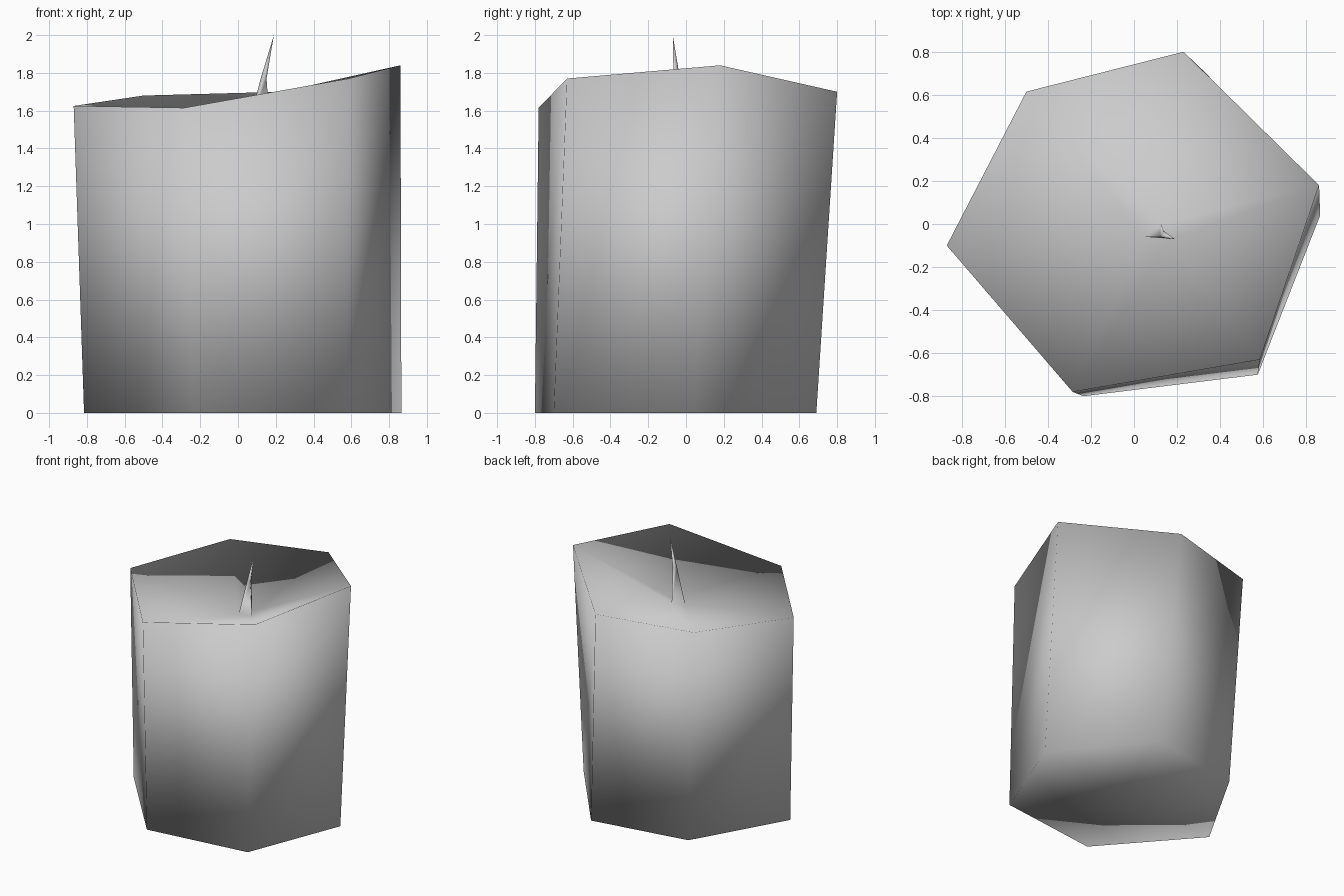
import bpy
import bmesh

cube = bpy.data.objects.get("Cube")
if cube:
    bpy.data.objects.remove(cube, do_unlink=True)

# One plain wax grey for the whole candle
wax = bpy.data.materials.new("wax_grey")
wax.use_nodes = True
color = (0.6, 0.6, 0.6, 1)
wax.diffuse_color = color
wax.node_tree.nodes["Principled BSDF"].inputs["Base Color"].default_value = color

# Cross-sections, all counter-clockwise from above
base = [(.865, .04, 0), (.345, .69, 0), (-.415, .565, 0),
        (-.815, -.135, 0), (-.235, -.8, 0), (.575, -.7, 0)]
rim = [(.86, .18, 1.84), (.23, .8, 1.7), (-.5, .615, 1.68),
       (-.87, -.1, 1.625), (-.285, -.78, 1.615), (.585, -.63, 1.77)]
wick_foot = [(.125, 0, 1.51), (.05, -.06, 1.5), (.17, -.07, 1.51)]
wick_neck = [(.138, -.032, 1.77), (.12, -.06, 1.77), (.151, -.066, 1.77)]

bm = bmesh.new()


def ring(points):
    return [bm.verts.new(p) for p in points]


def fan(loop, tip):
    for a, b in zip(loop, loop[1:] + loop[:1]):
        bm.faces.new((a, b, tip))


def skin(low, high):
    for i in range(len(low)):
        j = (i + 1) % len(low)
        bm.faces.new((low[i], low[j], high[j], high[i]))


base, rim, foot, neck = map(ring, (base, rim, wick_foot, wick_neck))

# Underside and walls
fan(base[::-1], bm.verts.new((.05, -.05, 0)))
skin(base, rim)

# Sunken top, running from the rim in to the three-sided wick
for i, w in enumerate(foot):
    a, b, c = (rim[(2 * i + k) % 6] for k in range(3))
    bm.faces.new((a, b, w))
    bm.faces.new((b, c, w))
    bm.faces.new((c, foot[(i + 1) % 3], w))

# Pointed, leaning wick
skin(foot, neck)
fan(neck, bm.verts.new((.19, -.07, 2)))

bmesh.ops.recalc_face_normals(bm, faces=bm.faces)
for f in bm.faces:
    f.smooth = True

mesh = bpy.data.meshes.new("candle")
bm.to_mesh(mesh)
bm.free()
mesh.materials.append(wax)
candle = bpy.data.objects.new("candle", mesh)
bpy.context.collection.objects.link(candle)
